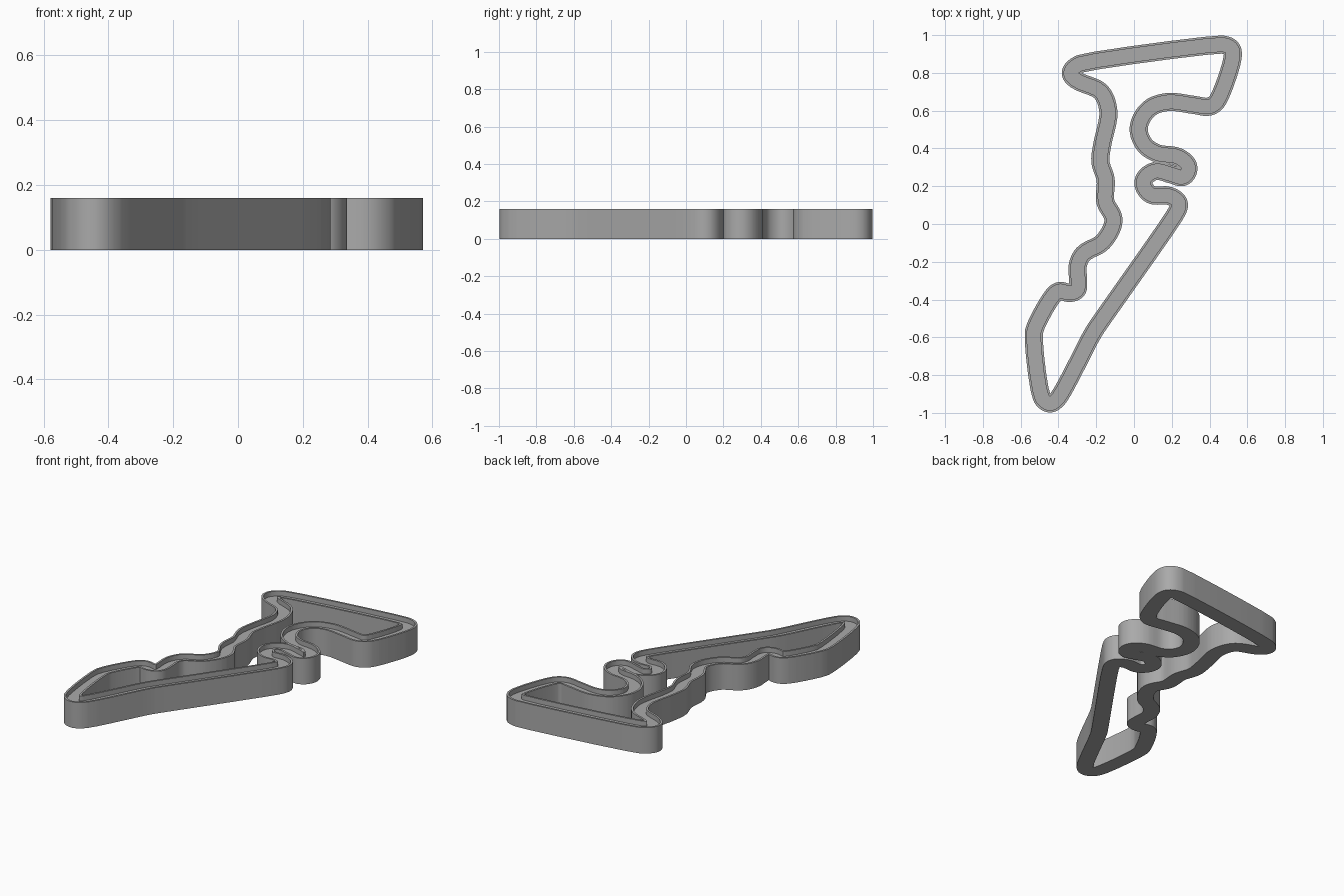
import bpy, bmesh
from mathutils import Vector
from mathutils.geometry import interpolate_bezier, delaunay_2d_cdt

if "Cube" in bpy.data.objects:
    bpy.data.objects.remove(bpy.data.objects["Cube"], do_unlink=True)

HEIGHT, FLOOR = 0.16, 0.13           # rim top and channel floor
BAND, CHANNEL = 0.048, 0.036         # half widths

# Centre line of the circuit, clockwise from the upper left
PATH = [(-.335, .80), (-.285, .848), (.465, .95), (.515, .93), (.522, .88),
        (.44, .65), (.40, .622), (.32, .63), (.18, .646), (.08, .61),
        (.025, .51), (.055, .42), (.12, .375), (.24, .352), (.288, .30),
        (.262, .25), (.20, .262), (.11, .28), (.05, .225), (.085, .158),
        (.19, .148), (.237, .11), (.215, .045), (-.2, -.55), (-.235, -.61),
        (-.40, -.92), (-.445, -.95), (-.487, -.92), (-.53, -.57),
        (-.425, -.375), (-.395, -.355), (-.34, -.365), (-.302, -.35),
        (-.296, -.30), (-.298, -.22), (-.27, -.16), (-.165, -.095),
        (-.108, .02), (-.152, .12), (-.15, .235), (-.178, .33), (-.168, .42),
        (-.135, .59), (-.175, .70), (-.31, .765)]


def smooth_path(points, steps=5):
    """Rounds the corners while long runs stay straight."""
    pts = [Vector(p) for p in points]
    n = len(pts)
    tangents = [((pts[i] - pts[i - 1]).normalized()
                 + (pts[(i + 1) % n] - pts[i]).normalized()).normalized()
                for i in range(n)]
    result = []
    for i in range(n):
        j = (i + 1) % n
        reach = min((pts[j] - pts[i]).length / 3, 0.04)
        result += interpolate_bezier(pts[i], pts[i] + tangents[i] * reach,
                                     pts[j] - tangents[j] * reach, pts[j], steps + 1)[:-1]
    return [p.to_2d() for p in result]


def band_pieces(path, half):
    """Rectangles along the path, with wedges filling the outer side of each bend."""
    n = len(path)
    normals = []
    for i in range(n):
        d = (path[(i + 1) % n] - path[i]).normalized()
        normals.append(Vector((-d.y, d.x)) * half)
    pieces = []
    for i in range(n):
        p, q, m, prev = path[i], path[(i + 1) % n], normals[i], normals[i - 1]
        pieces.append([p - m, q - m, q + m, p + m])
        turn = (prev.x * m.y - prev.y * m.x) / half ** 2
        if turn > 1e-4:
            pieces.append([p, p - prev, p - m])
        elif turn < -1e-4:
            pieces.append([p, p + m, p + prev])
    return pieces


# Merge the wide band and the narrower channel into one flat layout
route = smooth_path(PATH)
outer = band_pieces(route, BAND)
pieces = outer + band_pieces(route, CHANNEL)
coords, polygons = [], []
for piece in pieces:
    polygons.append(list(range(len(coords), len(coords) + len(piece))))
    coords += piece
flat, _, tris, _, _, sources = delaunay_2d_cdt(coords, [], polygons, 1, 1e-5)

bm = bmesh.new()
corners = {}


def corner(i, z):
    if (i, z) not in corners:
        corners[i, z] = bm.verts.new((flat[i].x, flat[i].y, z))
    return corners[i, z]


# Underside, rim tops and channel floor
level = {}
for tri, source in zip(tris, sources):
    if not source:
        continue
    z = FLOOR if max(source) >= len(outer) else HEIGHT
    bm.faces.new([corner(i, z) for i in tri])
    bm.faces.new([corner(i, 0.0) for i in reversed(tri)])
    for a, b in zip(tri, tri[1:] + tri[:1]):
        level[a, b] = z

# Upright walls wherever the height drops
for (a, b), z in level.items():
    low = level.get((b, a), 0.0)
    if z > low:
        bm.faces.new([corner(a, low), corner(b, low), corner(b, z), corner(a, z)])

mesh = bpy.data.meshes.new("circuit_track")
bm.to_mesh(mesh)
bm.free()
track = bpy.data.objects.new("circuit_track", mesh)
bpy.context.collection.objects.link(track)

# Plain grey
grey = bpy.data.materials.new("grey")
grey.use_nodes = True
grey.diffuse_color = (0.4, 0.4, 0.4, 1)
grey.node_tree.nodes["Principled BSDF"].inputs["Base Color"].default_value = grey.diffuse_color
mesh.materials.append(grey)

bpy.context.view_layer.objects.active = track
track.select_set(True)
bpy.ops.object.shade_smooth_by_angle(angle=0.6)
